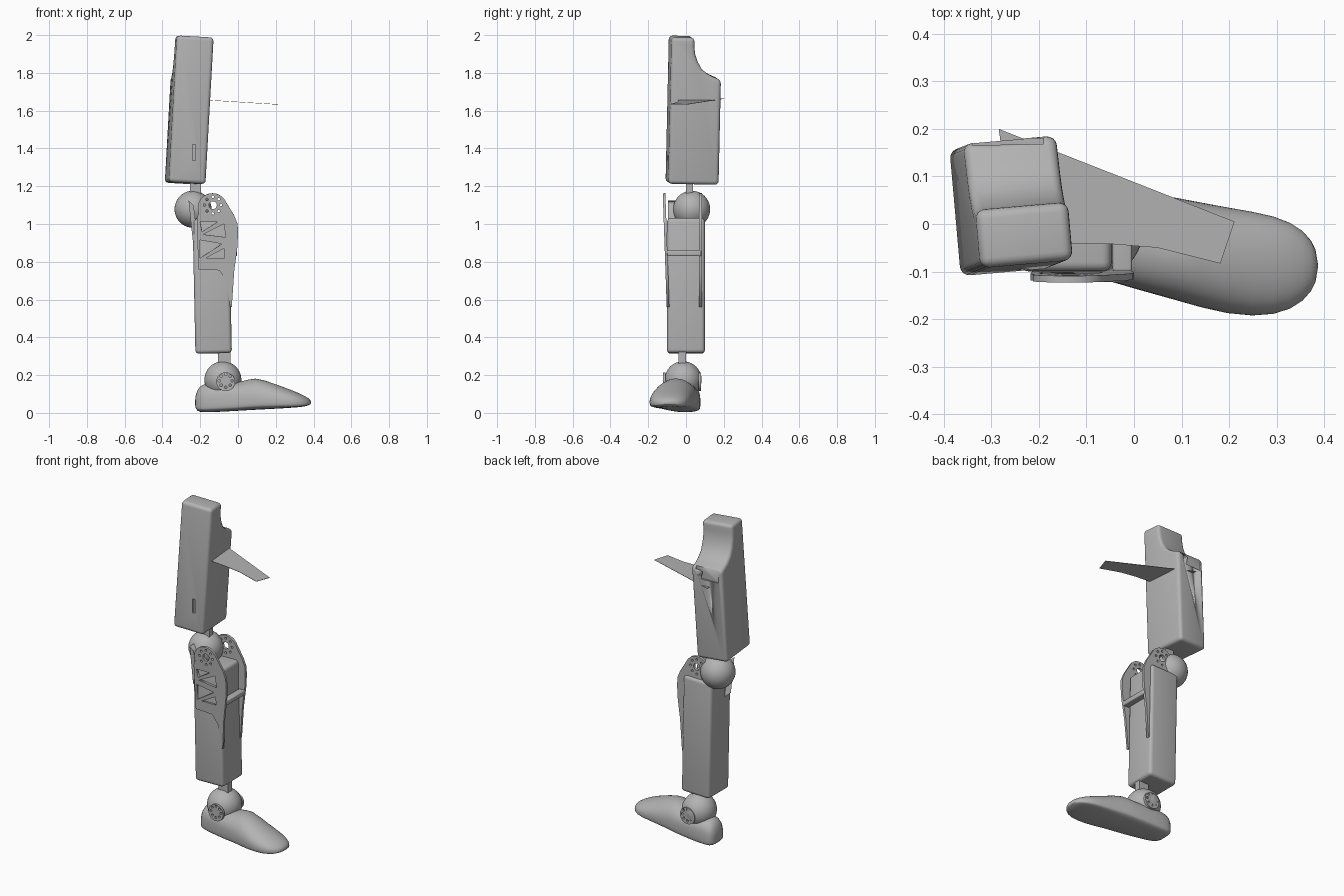
import bpy, bmesh
from math import radians, sin, cos, pi
from mathutils import Vector

cube = bpy.data.objects.get("Cube")
if cube:
    bpy.data.objects.remove(cube, do_unlink=True)

GREY = (0.45, 0.45, 0.45, 1)
grey = bpy.data.materials.new("plain_grey")
grey.use_nodes = True
grey.diffuse_color = GREY
grey.node_tree.nodes["Principled BSDF"].inputs["Base Color"].default_value = GREY


def select(ob):
    bpy.ops.object.select_all(action='DESELECT')
    ob.select_set(True)
    bpy.context.view_layer.objects.active = ob


def finish(name, bm, loc=(0, 0, 0), rot=(0, 0, 0), angle=35):
    bmesh.ops.recalc_face_normals(bm, faces=bm.faces)
    mesh = bpy.data.meshes.new(name)
    bm.to_mesh(mesh)
    bm.free()
    mesh.materials.append(grey)
    ob = bpy.data.objects.new(name, mesh)
    bpy.context.collection.objects.link(ob)
    ob.location = loc
    ob.rotation_euler = [radians(a) for a in rot]
    select(ob)
    bpy.ops.object.shade_smooth_by_angle(angle=radians(angle))
    return ob


def prism(name, pts, half, loc=(0, 0, 0), rot=(0, 0, 0), bevel=0.0, axis='X'):
    """Extrude a closed profile by +-half along X (profile y,z) or Z (profile x,y)."""
    bm = bmesh.new()
    place = (lambda p, h: (h, *p)) if axis == 'X' else (lambda p, h: (*p, h))
    face = bm.faces.new([bm.verts.new(place(p, -half)) for p in pts])
    ext = bmesh.ops.extrude_face_region(bm, geom=[face])
    verts = [v for v in ext["geom"] if isinstance(v, bmesh.types.BMVert)]
    bmesh.ops.translate(bm, verts=verts, vec=place((0, 0), 2 * half))
    bmesh.ops.recalc_face_normals(bm, faces=bm.faces)
    if bevel:
        edges = [e for e in bm.edges if e.calc_face_angle(0) > radians(40)]
        bmesh.ops.bevel(bm, geom=edges, offset=bevel, segments=4,
                        profile=0.5, affect='EDGES', clamp_overlap=True)
    return finish(name, bm, loc, rot)


def box(name, lo, hi, bevel=0.0, rot=(0, 0, 0)):
    half = [(b - a) / 2 for a, b in zip(lo, hi)]
    mid = [(b + a) / 2 for a, b in zip(lo, hi)]
    y, z = half[1], half[2]
    return prism(name, [(-y, -z), (y, -z), (y, z), (-y, z)], half[0], mid, rot, bevel)


def ball(name, centre, r):
    bm = bmesh.new()
    bmesh.ops.create_uvsphere(bm, u_segments=40, v_segments=20, radius=r)
    return finish(name, bm, centre)


def ring(cx, cz, r, n=12, start=0, end=360):
    step = (end - start) / (n if end - start == 360 else n - 1)
    return [(cx + r * cos(radians(start + i * step)),
             cz + r * sin(radians(start + i * step))) for i in range(n)]


def pierced_plate(name, loops, half, y, pivot=0.0, tilt=0):
    """Flat plate in the XZ plane; loops after the first become holes."""
    cu = bpy.data.curves.new(name, 'CURVE')
    cu.dimensions = '2D'
    cu.fill_mode = 'BOTH'
    cu.extrude = half
    for loop in loops:
        sp = cu.splines.new('POLY')
        sp.points.add(len(loop) - 1)
        for p, (x, z) in zip(sp.points, loop):
            p.co = (x, z - pivot, 0, 1)
        sp.use_cyclic_u = True
    cu.materials.append(grey)
    ob = bpy.data.objects.new(name, cu)
    bpy.context.collection.objects.link(ob)
    ob.location = (0, y, pivot)
    ob.rotation_euler = (radians(90 + tilt), 0, 0)
    select(ob)
    bpy.ops.object.convert(target='MESH')
    return bpy.context.object


# Thigh shell with a scooped upper back
thigh = prism("thigh_shell",
              [(-0.134, 0), (0.134, 0), (0.134, 0.555), (0.09, 0.572), (0.06, 0.587),
               (0.03, 0.612), (0.008, 0.65), (-0.006, 0.69), (-0.011, 0.73),
               (-0.011, 0.777), (-0.134, 0.777)],
              0.098, (-0.28, 0.032, 1.215), (-1, 3.3, 5), 0.02)

# Slots cut into the thigh: front slot, back ledge gap
cutters = [box("front_slot_cutter", (-0.242, -0.14, 1.335), (-0.226, -0.08, 1.42)),
           box("ledge_gap_cutter", (-0.34, 0.167, 1.70), (-0.19, 0.179, 1.84), rot=(0, 0, 1))]
for c in cutters:
    c.hide_render = True
    c.hide_viewport = True
    mod = thigh.modifiers.new(c.name, 'BOOLEAN')
    mod.operation = 'DIFFERENCE'
    mod.object = c

# Thin side fin, sloping gently down away from the thigh
prism("side_fin", [(-0.285, 0.2), (0.212, 0.005), (0.182, -0.083),
                   (0.05, -0.05), (-0.05, -0.042), (-0.25, -0.042)],
      0.001, (0, 0, 1.646), (0, 3.5, 0), axis='Z')

# Knee
box("knee_post", (-0.255, 0.0, 1.14), (-0.195, 0.038, 1.24))
ball("knee_ball", (-0.238, 0.03, 1.078), 0.098)

# Calf
box("calf_shell", (-0.233, -0.1, 0.315), (-0.04, 0.1, 1.03), 0.02, (0, -1.2, 0))
pierced_plate("calf_side_hook", [[(-0.262, 1.125), (-0.235, 1.1), (-0.215, 0.93), (-0.238, 0.9)]],
              0.03, -0.065)

# Knee fork plates with bolt circle and truss windows
outline = ring(-0.135, 1.085, 0.078, 22, 200, 25) + [
    (-0.02, 1.045), (-0.002, 1.0), (0, 0.95), (-0.003, 0.88), (-0.02, 0.75),
    (-0.033, 0.56), (-0.042, 0.56), (-0.06, 0.7), (-0.1, 0.755), (-0.21, 0.76), (-0.218, 1.03)]
bolts = [ring(-0.133, 1.1, 0.021, 20)] + [ring(x, z, 0.007, 8) for x, z in ring(-0.133, 1.1, 0.044, 8)]
truss = [[(-0.2, 1.01), (-0.11, 1.01), (-0.19, 0.96)],
         [(-0.075, 1.0), (-0.065, 0.93), (-0.185, 0.945)],
         [(-0.2, 0.915), (-0.2, 0.82), (-0.085, 0.895)],
         [(-0.075, 0.87), (-0.07, 0.82), (-0.17, 0.82)]]
pierced_plate("front_knee_plate", [outline] + bolts + truss, 0.007, -0.1, 0.7, 2)
pierced_plate("back_knee_plate", [outline] + bolts, 0.008, 0.078)
box("knee_plate_crossbar", (-0.045, -0.1, 0.83), (-0.004, 0.08, 0.86), 0.006)

# Ankle
box("ankle_post", (-0.105, -0.04, 0.24), (-0.04, 0.0, 0.33))
ball("ankle_ball", (-0.08, -0.015, 0.175), 0.098)
lug = ring(-0.065, 0.165, 0.05, 24)
lug_holes = [ring(x, z, 0.007, 8) for x, z in ring(-0.065, 0.17, 0.034, 8)]
for side, y in (("front", -0.115), ("back", 0.073)):
    pierced_plate(side + "_ankle_lug", [lug] + lug_holes, 0.007, y)

# Foot lofted from heel to toe: x, centre y, half width, sole z, top z
stations = [(-0.228, 0.005, 0.03, 0.03, 0.08), (-0.215, 0.005, 0.062, 0.008, 0.125),
            (-0.19, 0, 0.078, 0.003, 0.155), (-0.1, -0.015, 0.092, 0.005, 0.165),
            (0.03, -0.04, 0.105, 0.013, 0.16), (0.08, -0.05, 0.108, 0.016, 0.195),
            (0.2, -0.08, 0.114, 0.022, 0.152), (0.3, -0.088, 0.107, 0.028, 0.115),
            (0.36, -0.088, 0.076, 0.034, 0.088), (0.388, -0.088, 0.03, 0.045, 0.066)]
bm = bmesh.new()
N = 32
rings = []
for x, cy, hw, zb, zt in stations:
    mid = zb + 0.3 * (zt - zb)
    power = 0.65 if x < 0.05 else 0.9
    row = []
    for i in range(N):
        t = 2 * pi * i / N
        s, c = sin(t), cos(t)
        z = mid + (zt - mid) * s ** power if s > 0 else mid - (mid - zb) * abs(s) ** 0.35
        row.append(bm.verts.new((x, cy + hw * c, z)))
    rings.append(row)
for a, b in zip(rings, rings[1:]):
    for i in range(N):
        j = (i + 1) % N
        bm.faces.new((a[i], a[j], b[j], b[i]))
for end in (rings[0], rings[-1]):
    bm.faces.new(end)
foot = finish("foot_shell", bm, angle=60)
smooth = foot.modifiers.new("smooth", 'SUBSURF')
smooth.levels = smooth.render_levels = 1
